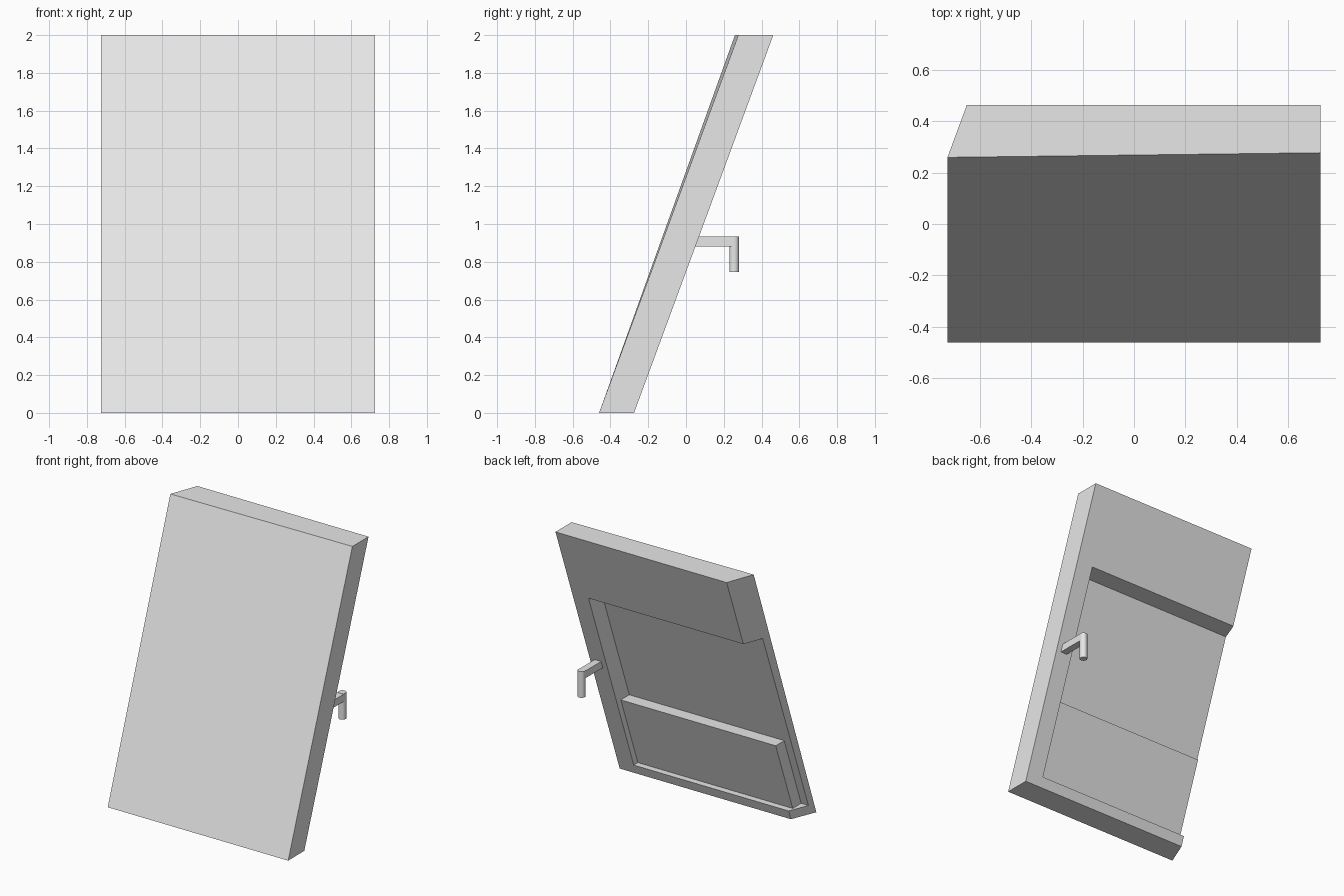
import bpy
import bmesh

cube = bpy.data.objects.get("Cube")
if cube:
    bpy.data.objects.remove(cube, do_unlink=True)

grey = bpy.data.materials.new("light_grey")
grey.use_nodes = True
grey.diffuse_color = (0.8, 0.8, 0.8, 1)
grey.node_tree.nodes["Principled BSDF"].inputs["Base Color"].default_value = (0.8, 0.8, 0.8, 1)

HEIGHT = 2.0
HALF = 0.725
BACK_BOTTOM, BACK_TOP = -0.275, 0.462


def back_y(z):
    """y of the leaning back plane at height z."""
    return BACK_BOTTOM + (BACK_TOP - BACK_BOTTOM) * z / HEIGHT


def finish(bm, name):
    bmesh.ops.recalc_face_normals(bm, faces=bm.faces)
    mesh = bpy.data.meshes.new(name)
    bm.to_mesh(mesh)
    bm.free()
    obj = bpy.data.objects.new(name, mesh)
    bpy.context.collection.objects.link(obj)
    mesh.materials.append(grey)
    return obj


def leaning_slab(name, x0, x1, d0, d1, z0, z1):
    """Box sheared along the back plane; d is depth measured forward from it."""
    bm = bmesh.new()
    bmesh.ops.create_cube(bm, size=1)
    for v in bm.verts:
        z = z1 if v.co.z > 0 else z0
        depth = d0 if v.co.y > 0 else d1
        v.co = (x1 if v.co.x > 0 else x0, back_y(z) - depth, z)
    return finish(bm, name)


# Door leaf: bevelled on the -x side and slightly thicker at that top corner
door = leaning_slab("door_leaf", -HALF, HALF, 0, 0.185, 0, HEIGHT)
for v in door.data.vertices:
    if v.co.x < 0 and abs(v.co.y - back_y(v.co.z)) < 0.01:
        v.co.x = -0.65
    elif v.co.x < 0 and v.co.z > 1:
        v.co.y -= 0.018

# Recess in the back, open on the -x side
cutter = leaning_slab("recess_cutter", -1, 0.594, -0.2, 0.144, 0.07, 1.48)
cutter.hide_render = True
cut = door.modifiers.new("recess", "BOOLEAN")
cut.operation = "DIFFERENCE"
cut.solver = "EXACT"
cut.object = cutter
bpy.context.view_layer.objects.active = door
door.select_set(True)
bpy.ops.object.modifier_apply(modifier=cut.name)
bpy.data.objects.remove(cutter, do_unlink=True)

# Raised lower panel inside the recess
leaning_slab("lower_panel", -0.65, 0.594, 0.047, 0.145, 0.07, 0.60)

# Handle: square arm and round hanging grip
HANDLE_X, GRIP_Y, RADIUS = 0.66, 0.255, 0.026
bm = bmesh.new()
bmesh.ops.create_cube(bm, size=1)
for v in bm.verts:
    z = 0.933 if v.co.z > 0 else 0.88
    y = GRIP_Y if v.co.y > 0 else back_y(z) - 0.01
    v.co = (HANDLE_X + 2 * RADIUS * v.co.x, y, z)
finish(bm, "handle_arm")

bpy.ops.mesh.primitive_cylinder_add(vertices=32, radius=RADIUS, depth=0.19,
                                    location=(HANDLE_X, GRIP_Y, 0.84))
grip = bpy.context.object
grip.name = "handle_grip"
grip.data.materials.append(grey)
bpy.ops.object.shade_smooth_by_angle()
